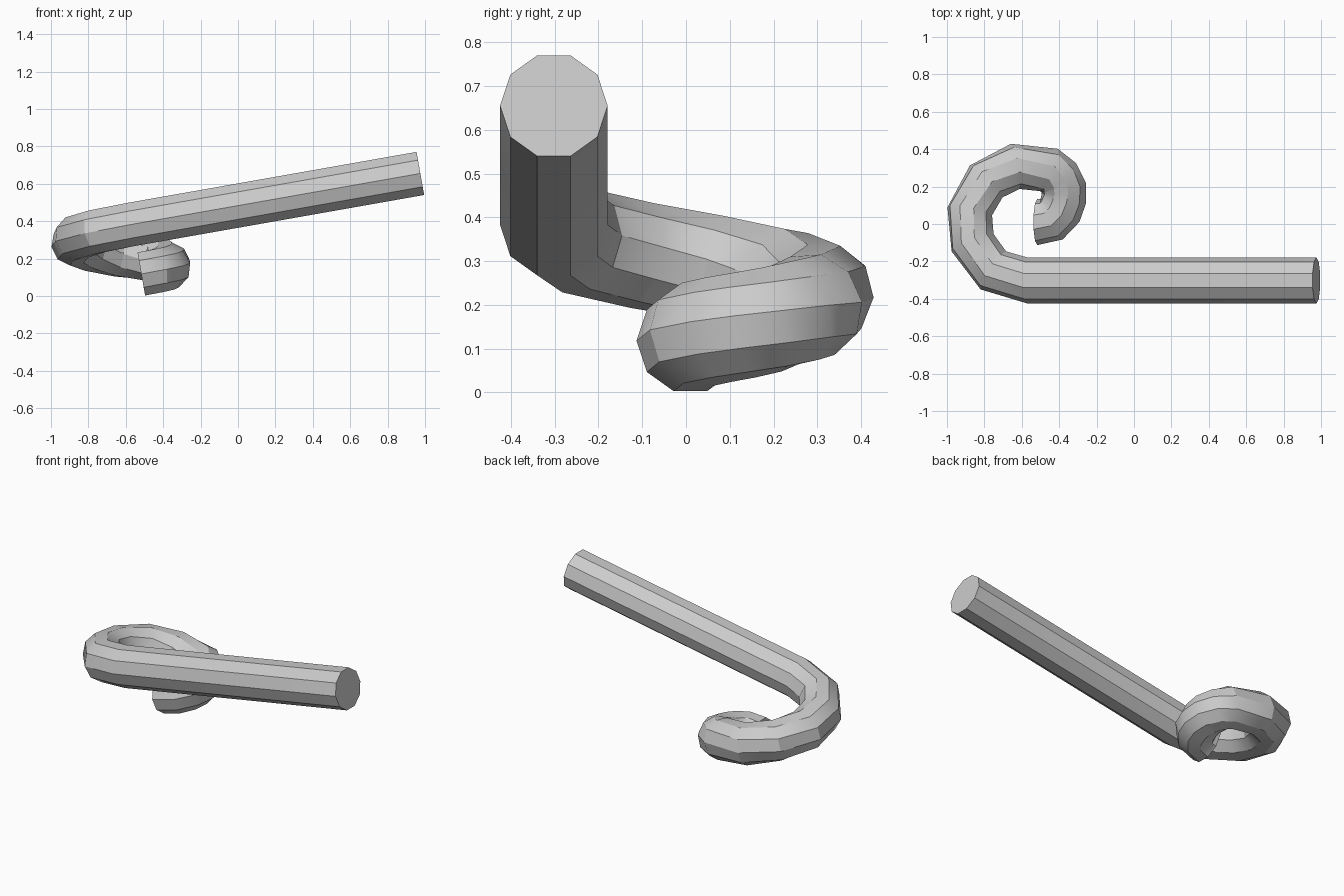
import bpy, bmesh, math
from mathutils import Vector

cube = bpy.data.objects.get("Cube")
if cube:
    bpy.data.objects.remove(cube, do_unlink=True)

SIDES, RADIUS, TILT = 10, 0.123, math.radians(10)
AXIS = Vector((math.cos(TILT), 0, math.sin(TILT)))
UP = Vector((-math.sin(TILT), 0, math.cos(TILT)))

# Centre line: straight shank, then a tightening, sinking curl (x, y, height off the tilted plane)
path = [(0.975, -0.302, 0.476), (-0.57, -0.302, 0.476), (-0.752, -0.248, 0.472),
        (-0.863, -0.10, 0.458), (-0.878, 0.068, 0.432), (-0.79, 0.228, 0.388),
        (-0.635, 0.308, 0.328), (-0.455, 0.289, 0.274), (-0.405, 0.25, 0.25),
        (-0.375, 0.195, 0.229), (-0.375, 0.135, 0.217), (-0.395, 0.075, 0.21),
        (-0.44, 0.025, 0.207), (-0.517, 0.01, 0.206)]
centres = [Vector((x, y, h / math.cos(TILT) + x * math.tan(TILT))) for x, y, h in path]

# Sweep a ten-sided section along the centre line
bm = bmesh.new()
rings = []
last = len(centres) - 1
for i, c in enumerate(centres):
    if i in (0, 1, last):
        tangent = -AXIS
    else:
        tangent = (c - centres[i - 1]).normalized() + (centres[i + 1] - c).normalized()
        tangent.normalize()
    side = UP.cross(tangent).normalized()
    rise = tangent.cross(side)
    angles = [math.tau * k / SIDES for k in range(SIDES)]
    rings.append([bm.verts.new(c + RADIUS * (side * math.cos(a) + rise * math.sin(a)))
                  for a in angles])
for i in range(last):
    for k in range(SIDES):
        n = (k + 1) % SIDES
        bm.faces.new((rings[i][k], rings[i][n], rings[i + 1][n], rings[i + 1][k]))
bm.faces.new(rings[0])
bm.faces.new(rings[-1])
bmesh.ops.recalc_face_normals(bm, faces=bm.faces[:])

mesh = bpy.data.meshes.new("curled_rod")
bm.to_mesh(mesh)
bm.free()
rod = bpy.data.objects.new("curled_rod", mesh)
bpy.context.collection.objects.link(rod)

# Plain grey finish
grey = bpy.data.materials.new("light_grey")
grey.use_nodes = True
colour = (0.6, 0.6, 0.6, 1)
grey.diffuse_color = colour
grey.node_tree.nodes["Principled BSDF"].inputs["Base Color"].default_value = colour
mesh.materials.append(grey)

# Smooth along the curl, crisp along the shank
bpy.ops.object.select_all(action='DESELECT')
rod.select_set(True)
bpy.context.view_layer.objects.active = rod
bpy.ops.object.shade_smooth_by_angle(angle=math.radians(32))
